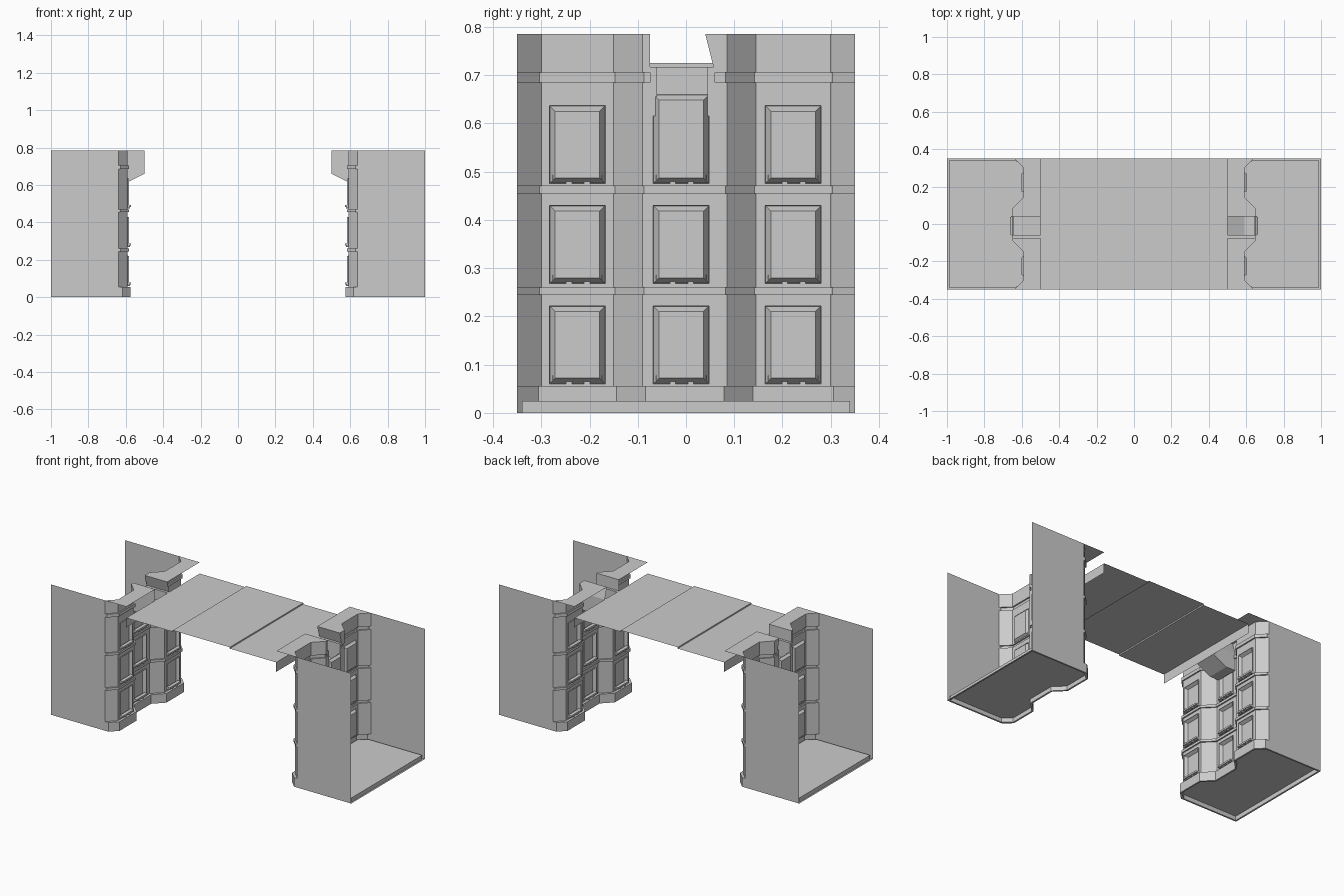
import bpy, bmesh
from mathutils import Vector

cube = bpy.data.objects.get("Cube")
if cube:
    bpy.data.objects.remove(cube)

stone = bpy.data.materials.new("stone_grey")
stone.use_nodes = True
GREY = (0.6, 0.6, 0.6, 1)
stone.diffuse_color = GREY
stone.node_tree.nodes["Principled BSDF"].inputs["Base Color"].default_value = GREY

TOP, HALF, END, NOSE = 0.785, 0.35, 1.0, 0.5
FRONT, BACK = 0.59, 0.65
SILL_Z = (0.06, 0.268, 0.475)
WIN_H = 0.162
COLUMNS = ((-0.283, -0.167), (-0.068, 0.048), (0.164, 0.28))
NOTCH = (-0.075, 0.06)
NOTCH_Z = 0.66
LIP = 0.04


def finish(name, bm, mirrored=True):
    mesh = bpy.data.meshes.new(name)
    bm.to_mesh(mesh)
    bm.free()
    mesh.materials.append(stone)
    ob = bpy.data.objects.new(name, mesh)
    bpy.context.collection.objects.link(ob)
    if mirrored:
        mod = ob.modifiers.new("other_side", 'MIRROR')
        mod.use_axis[0] = True
        mod.use_mirror_merge = False
    return ob


def poly(bm, pts):
    return bm.faces.new([bm.verts.new(p) for p in pts])


def box(bm, lo, hi):
    made = bmesh.ops.create_cube(bm, size=1)["verts"]
    for v in made:
        v.co = [lo[k] if v.co[k] < 0 else hi[k] for k in range(3)]


# Plan of one abutment, from its front outer end round to its back outer end
plan = [(END, -HALF), (0.64, -HALF), (FRONT, -0.3)]
plan += [(FRONT, y) for y in COLUMNS[0]]
plan += [(FRONT, -0.15), (BACK, -0.09)]
plan += [(BACK, y) for y in (NOTCH[0], *COLUMNS[1], NOTCH[1])]
plan += [(BACK, 0.085), (FRONT, 0.145)]
plan += [(FRONT, y) for y in COLUMNS[2]]
plan += [(FRONT, 0.3), (0.64, HALF), (END, HALF)]


def offset_plan(d):
    out = []
    for i, p in enumerate(plan):
        p = Vector(p)
        if i in (0, len(plan) - 1):
            out.append(p)
        elif i in (1, len(plan) - 2):
            out.append(p - Vector((1.41 * d, 0)))
        else:
            a = (p - Vector(plan[i - 1])).normalized()
            b = (Vector(plan[i + 1]) - p).normalized()
            na, nb = Vector((-a.y, a.x)), Vector((-b.y, b.x))
            out.append(p + (na + nb) * d / (1 + na.dot(nb)))
    return out


# Facade: plinth, string courses and windows on one skin
levels = [(0, 0.015), (0.055, 0.015), (0.055, 0)]
bands = ((0.245, 0.26), (0.455, 0.47), (0.685, 0.705))
for sill, (lo, hi) in zip(SILL_Z, bands):
    levels += [(sill, 0), (sill + WIN_H, 0)]
    if sill == SILL_Z[2]:
        levels.append((NOTCH_Z, 0))
    levels += [(lo, 0), (lo, 0.008), (hi, 0.008), (hi, 0)]
levels.append((TOP, 0))

bm = bmesh.new()
rows = [[bm.verts.new((p.x, p.y, z)) for p in offset_plan(d)] for z, d in levels]
windows, hole = {}, []
for r in range(len(rows) - 1):
    for c in range(len(plan) - 1):
        f = bm.faces.new((rows[r][c], rows[r + 1][c], rows[r + 1][c + 1], rows[r][c + 1]))
        y0, y1 = plan[c][1], plan[c + 1][1]
        z0, z1 = levels[r][0], levels[r + 1][0]
        if y0 >= NOTCH[0] and y1 <= NOTCH[1] and z0 >= NOTCH_Z:
            hole.append(f)
        elif (y0, y1) in COLUMNS and z1 > z0:
            for s in SILL_Z:
                tall = s == SILL_Z[2] and (y0, y1) == COLUMNS[1]
                if z0 >= s and z1 <= (NOTCH_Z if tall else s + WIN_H) + 0.0001:
                    windows.setdefault((y0, s), []).append(f)
bmesh.ops.delete(bm, geom=hole, context='FACES')
bm.normal_update()
for faces in windows.values():
    bmesh.ops.inset_region(bm, faces=faces, thickness=0.001, depth=0.006,
                           use_boundary=True, use_even_offset=True)
    bm.normal_update()
    bmesh.ops.inset_region(bm, faces=faces, thickness=0.011, depth=-0.018,
                           use_boundary=True, use_even_offset=True)
    bm.normal_update()
# Lean the notch edge over at the top
for v in bm.verts:
    if abs(v.co.y - NOTCH[1]) < 0.001 and v.co.z > TOP - 0.001:
        v.co.y = LIP
finish("abutment_facade", bm)

# Window sills with two small blocks each
bm = bmesh.new()
for k, (y0, y1) in enumerate(COLUMNS):
    x = BACK if k == 1 else FRONT
    w = y1 - y0
    for s in SILL_Z:
        box(bm, (x - 0.017, y0 + 0.006, s + 0.008), (x + 0.004, y1 - 0.006, s + 0.018))
        for t in (0.3, 0.62):
            box(bm, (x - 0.013, y0 + t * w, s), (x, y0 + (t + 0.1) * w, s + 0.008))
finish("window_sills", bm)

# Recessed floor with a rim below it
bm = bmesh.new()
FLOOR, RIM = 0.025, 0.01
outer = offset_plan(0.015)
inner = [Vector((min(p.x, END - RIM), max(-HALF + RIM, min(HALF - RIM, p.y))))
         for p in offset_plan(0.005)]
poly(bm, [(p.x, p.y, FLOOR) for p in inner])
loop = list(range(len(plan))) + [0]
for a, b in zip(loop, loop[1:]):
    p, q, s, t = inner[a], inner[b], outer[a], outer[b]
    poly(bm, [(p.x, p.y, 0), (q.x, q.y, 0), (q.x, q.y, FLOOR), (p.x, p.y, FLOOR)])
    poly(bm, [(p.x, p.y, 0), (s.x, s.y, 0), (t.x, t.y, 0), (q.x, q.y, 0)])
bmesh.ops.remove_doubles(bm, verts=bm.verts, dist=0.0002)
finish("abutment_floor", bm)

# Top caps either side of the notch
bm = bmesh.new()
front = [p for p in plan[1:-1] if p[1] <= NOTCH[0]]
back = [p for p in plan[1:-1] if p[1] > NOTCH[1]]
poly(bm, [(x, y, TOP) for x, y in [(NOSE, -HALF)] + front + [(NOSE, NOTCH[0])]])
poly(bm, [(x, y, TOP) for x, y in [(NOSE, LIP), (BACK, LIP)] + back + [(NOSE, HALF)]])
bmesh.ops.recalc_face_normals(bm, faces=bm.faces)
finish("top_caps", bm)

# Corbel: two cheeks, thin upper cheeks and a sloping underside
DECK = 0.717
bm = bmesh.new()
cheek = [(NOSE, DECK), (NOSE, 0.66), (FRONT, 0.615), (BACK, 0.615), (BACK, DECK)]
for y0, y1 in ((NOTCH[0], -0.06), (0.045, NOTCH[1])):
    f = poly(bm, [(x, y0, z) for x, z in cheek])
    ext = bmesh.ops.extrude_face_region(bm, geom=[f])["geom"]
    for v in ext:
        if isinstance(v, bmesh.types.BMVert):
            v.co.y = y1
bmesh.ops.recalc_face_normals(bm, faces=bm.faces)
for low, high in ((NOTCH[0], NOTCH[0]), (NOTCH[1], LIP)):
    poly(bm, [(NOSE, low, DECK), (BACK, low, DECK), (BACK, high, TOP), (NOSE, high, TOP)])
for (xa, za), (xb, zb) in zip(cheek[1:3], cheek[2:4]):
    poly(bm, [(xa, -0.06, za), (xb, -0.06, zb), (xb, 0.045, zb), (xa, 0.045, za)])
finish("corbel", bm)

# Deck: raised middle panel, lower end panels and drop edges
bm = bmesh.new()
MID, STEP = 0.19, 0.725
section = [(-NOSE, 0.66), (-NOSE, DECK), (-MID, DECK), (-MID, STEP)]
section += [(-x, z) for x, z in reversed(section)]
for (xa, za), (xb, zb) in zip(section, section[1:]):
    poly(bm, [(xa, -HALF, za), (xb, -HALF, zb), (xb, HALF, zb), (xa, HALF, za)])
bmesh.ops.remove_doubles(bm, verts=bm.verts, dist=0.0001)
finish("bridge_deck", bm, mirrored=False)
